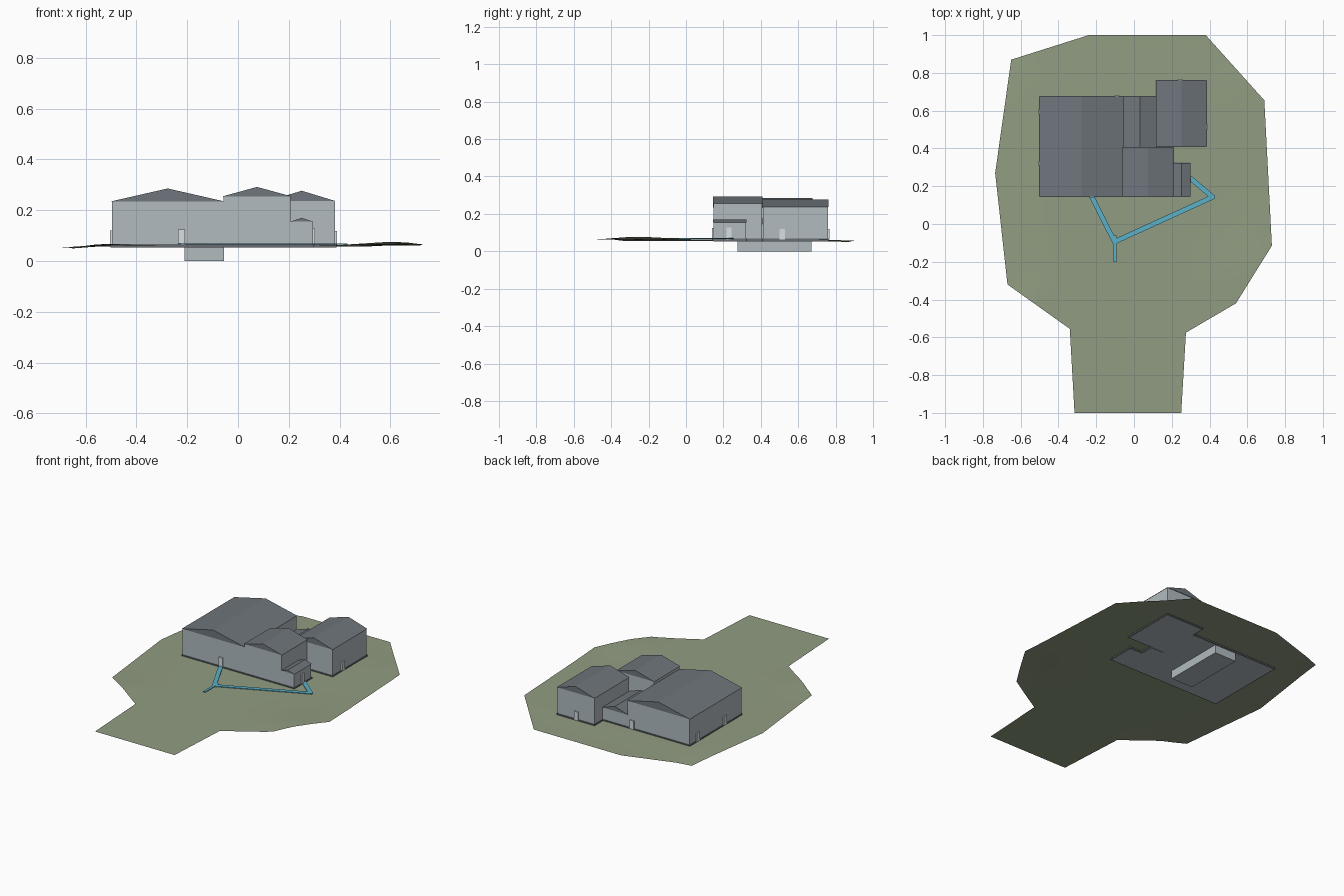
import bpy, bmesh, math
from mathutils import Vector

if "Cube" in bpy.data.objects:
    bpy.data.objects.remove(bpy.data.objects["Cube"])


def material(name, rgb):
    m = bpy.data.materials.new(name)
    m.diffuse_color = (*rgb, 1)
    m.use_nodes = True
    m.node_tree.nodes["Principled BSDF"].inputs["Base Color"].default_value = m.diffuse_color
    return m


WALL = material("wall_grey", (0.44, 0.50, 0.53))
ROOF = material("roof_slate", (0.158, 0.18, 0.2))
BASE = material("base_dark_grey", (0.14, 0.15, 0.165))
GRASS = material("grass_green", (0.285, 0.335, 0.22))
PATH = material("path_blue", (0.10, 0.44, 0.58))
DOOR = material("door_pale_grey", (0.68, 0.74, 0.76))


def finish(bm, name, mat):
    mesh = bpy.data.meshes.new(name)
    bm.to_mesh(mesh)
    bm.free()
    mesh.materials.append(mat)
    ob = bpy.data.objects.new(name, mesh)
    bpy.context.collection.objects.link(ob)
    return ob


def extrude(name, mat, points, offset):
    """Solid from a flat outline pushed along an offset."""
    bm = bmesh.new()
    face = bm.faces.new([bm.verts.new(p) for p in points])
    top = bmesh.ops.extrude_face_region(bm, geom=[face])["geom"]
    verts = [v for v in top if isinstance(v, bmesh.types.BMVert)]
    bmesh.ops.translate(bm, verts=verts, vec=offset)
    bmesh.ops.recalc_face_normals(bm, faces=bm.faces)
    return finish(bm, name, mat)


def box(name, mat, x0, x1, y0, y1, z0, z1):
    pts = [(x0, y0, z0), (x1, y0, z0), (x1, y1, z0), (x0, y1, z0)]
    return extrude(name, mat, pts, (0, 0, z1 - z0))


# Ground sheet: outline cut into a grid, then gently raised and lowered
OUTLINE = [(-.24, 1), (.38, 1), (.69, .655), (.73, -.115), (.54, -.42), (.275, -.575),
           (.25, -1), (-.315, -1), (-.34, -.555), (-.67, -.32), (-.735, .27), (-.65, .87)]


def ground_height(x, y):
    hump = 0.015 * math.exp(-((x - .6) / .13) ** 2 - ((y + .25) / .2) ** 2)
    bank = 0.006 * math.exp(-((x + .5) / .08) ** 2 - ((y + .38) / .12) ** 2)
    dip = 0.008 * min(1, max(0, (-x - .56) / .1))
    back = 0.005 * min(1, max(0, (y - .76) / .1))
    return 0.062 + hump + bank - dip - back


bm = bmesh.new()
bm.faces.new([bm.verts.new((x, y, 0)) for x, y in reversed(OUTLINE)])
for i in range(-9, 10):
    for axis in (Vector((1, 0, 0)), Vector((0, 1, 0))):
        bmesh.ops.bisect_plane(bm, geom=bm.verts[:] + bm.edges[:] + bm.faces[:],
                               plane_co=axis * i * 0.1, plane_no=axis)
for v in bm.verts:
    v.co.z = ground_height(v.co.x, v.co.y)
bmesh.ops.triangulate(bm, faces=bm.faces[:])
for f in bm.faces:
    f.normal_update()
    if f.normal.z < 0:
        f.normal_flip()
    f.smooth = True
finish(bm, "ground", GRASS)

# Buildings: name, x0, x1, y0, y1, eave height, ridge height
HALLS = [
    ("main_hall", -.497, -.057, .148, .673, .235, .286),
    ("front_hall", -.057, .207, .148, .405, .255, .292),
    ("rear_hall", .12, .382, .412, .758, .236, .277),
    ("link_block", -.057, .12, .405, .673, .145, .175),
    ("porch", .207, .295, .148, .32, .155, .17),
]
for name, x0, x1, y0, y1, eave, ridge in HALLS:
    box(name + "_walls", WALL, x0, x1, y0, y1, .065, eave)
    o = 0.003
    gable = [(x0 - o, y0 - o, eave), (x1 + o, y0 - o, eave), ((x0 + x1) / 2, y0 - o, ridge)]
    extrude(name + "_roof", ROOF, gable, (0, y1 - y0 + 2 * o, 0))
    # dark plinth rim with a pale floor slab showing underneath
    b = 0.005
    box(name + "_base", BASE, x0 - b, x1 + b, y0 - b, y1 + b, .054, .068)
    box(name + "_floor", WALL, x0, x1, y0, y1, .0525, .06)

# Basement under the main hall
box("basement", WALL, -.21, -.055, .275, .67, 0, .055)

# Doors: wall direction, position along the wall, wall coordinate, outward sign, top
DOORS = [("front", "y", -.223, .148, -1, .125), ("porch", "x", .23, .295, 1, .128),
         ("rear_side", "x", .515, .382, 1, .118), ("rear_back", "y", .245, .758, 1, .118),
         ("main_back", "y", -.09, .673, 1, .118), ("left_front", "x", .32, -.497, -1, .12),
         ("left_back", "x", .595, -.497, -1, .12)]
for name, axis, along, wall, side, top in DOORS:
    a0, a1 = along - .014, along + .014
    w0, w1 = sorted((wall - side * .001, wall + side * .008))
    args = (w0, w1, a0, a1) if axis == "x" else (a0, a1, w0, w1)
    box(name + "_door", DOOR, *args, .064, top)


# Paths as thin strips between two points
def path(name, p, q, width):
    p, q = Vector((*p, .066)), Vector((*q, .066))
    d = (q - p).normalized()
    s = Vector((-d.y, d.x, 0)) * width / 2
    extrude(name, PATH, [p - s, q - s, q + s, p + s], (0, 0, .004))


path("front_door_path", (-.225, .148), (-.1, -.1), .026)
path("cross_path", (-.105, -.095), (.425, .147), .026)
path("porch_path", (.42, .14), (.295, .245), .026)
path("entry_path", (-.1, -.06), (-.1, -.2), .016)
